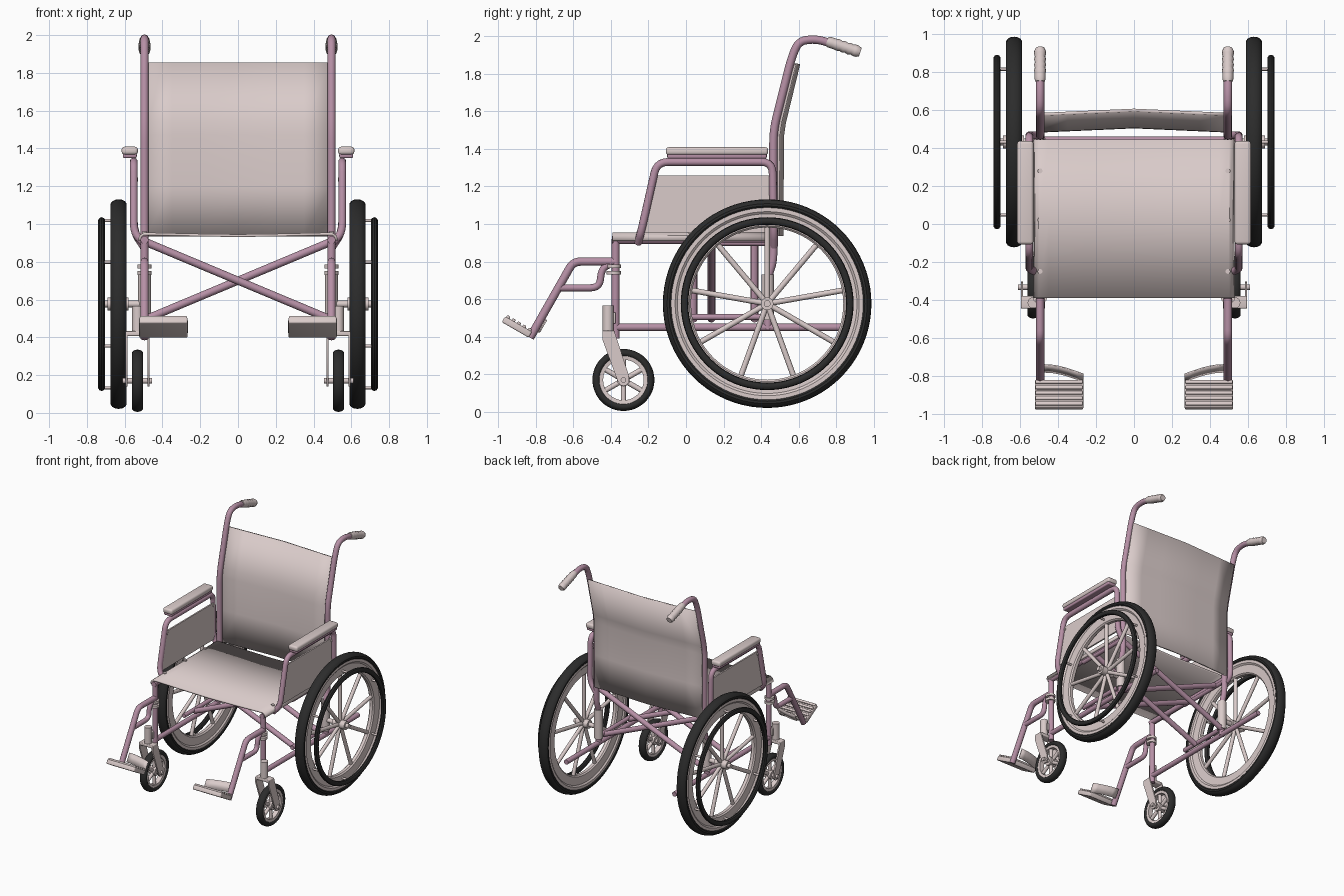
import bpy, bmesh, math
from mathutils import Vector, Matrix

if "Cube" in bpy.data.objects:
    bpy.data.objects.remove(bpy.data.objects["Cube"])


def material(name, rgb):
    m = bpy.data.materials.new(name)
    m.diffuse_color = (*rgb, 1)
    m.use_nodes = True
    m.node_tree.nodes["Principled BSDF"].inputs["Base Color"].default_value = m.diffuse_color
    return m


PINK = material("mauve frame", (0.47, 0.28, 0.38))
LIGHT = material("pale vinyl", (0.70, 0.60, 0.59))
BLACK = material("black rubber", (0.025, 0.025, 0.025))


def finish(ob, mat, mirror=True):
    """Link, colour, smooth and mirror a part across x."""
    ob.data.materials.append(mat)
    bpy.context.collection.objects.link(ob)
    bpy.context.view_layer.objects.active = ob
    ob.select_set(True)
    bpy.ops.object.shade_smooth_by_angle(angle=math.radians(35))
    ob.select_set(False)
    if mirror:
        ob.modifiers.new("mirror", 'MIRROR').use_mirror_merge = False
    return ob


def from_bm(bm, name, mat, mirror=True):
    bmesh.ops.recalc_face_normals(bm, faces=bm.faces)
    me = bpy.data.meshes.new(name)
    bm.to_mesh(me)
    bm.free()
    return finish(bpy.data.objects.new(name, me), mat, mirror)


def rounded(pts, rad):
    """Replace inner corners of a path by short arcs."""
    pts = [Vector(p) for p in pts]
    out = [pts[0]]
    for a, b, c in zip(pts, pts[1:], pts[2:]):
        p = b + (a - b).normalized() * min(rad, (a - b).length * .45)
        q = b + (c - b).normalized() * min(rad, (c - b).length * .45)
        for i in range(6):
            t = i / 5
            out.append(p * (1 - t) ** 2 + b * 2 * t * (1 - t) + q * t * t)
    return out + [pts[-1]]


def tube(name, pts, r, mat=PINK, corner=0.06, mirror=True, radii=None):
    cu = bpy.data.curves.new(name, 'CURVE')
    cu.dimensions = '3D'
    cu.bevel_depth, cu.bevel_resolution, cu.use_fill_caps = r, 4, True
    path = [Vector(p) for p in pts] if radii else rounded(pts, corner)
    sp = cu.splines.new('POLY')
    sp.points.add(len(path) - 1)
    for i, p in enumerate(path):
        sp.points[i].co = (*p, 1)
        sp.points[i].radius = radii[i] if radii else 1
    tmp = bpy.data.objects.new(name + " path", cu)
    me = bpy.data.meshes.new_from_object(tmp)
    bpy.data.objects.remove(tmp)
    me.name = name
    return finish(bpy.data.objects.new(name, me), mat, mirror)


def lathe(name, profile, centre, mat, seg=64):
    """Revolve a closed (radius, x) profile round an x axis."""
    bm = bmesh.new()
    cx, cy, cz = centre
    rings = []
    for i in range(seg):
        a = 2 * math.pi * i / seg
        rings.append([bm.verts.new((cx + x, cy + r * math.cos(a), cz + r * math.sin(a))) for r, x in profile])
    n = len(profile)
    for i in range(seg):
        p, q = rings[i], rings[(i + 1) % seg]
        for j in range(n):
            bm.faces.new((p[j], p[(j + 1) % n], q[(j + 1) % n], q[j]))
    return from_bm(bm, name, mat)


def oval(r, rr, rx, n=14):
    return [(r + rr * math.cos(2 * math.pi * i / n), rx * math.sin(2 * math.pi * i / n)) for i in range(n)]


def box(name, centre, size, mat, bevel=0.01, tilt=0):
    bm = bmesh.new()
    bmesh.ops.create_cube(bm, size=1, matrix=Matrix.Diagonal((*size, 1)))
    bmesh.ops.bevel(bm, geom=bm.edges[:], offset=bevel, segments=3, profile=.5, affect='EDGES')
    bmesh.ops.transform(bm, matrix=Matrix.Translation(centre) @ Matrix.Rotation(tilt, 4, 'X'), verts=bm.verts)
    return from_bm(bm, name, mat)


def sheet(name, rows, thick, mat, mirror=True):
    """Skin rows of points and thicken them."""
    bm = bmesh.new()
    vs = [[bm.verts.new(p) for p in row] for row in rows]
    for a, b in zip(vs, vs[1:]):
        for i in range(len(a) - 1):
            bm.faces.new((a[i], a[i + 1], b[i + 1], b[i]))
    ob = from_bm(bm, name, mat, mirror)
    so = ob.modifiers.new("thickness", 'SOLIDIFY')
    so.thickness, so.offset = thick, 0
    return ob


def plate(name, outline, x, thick, mat):
    """Flat side plate from a (y, z) outline."""
    bm = bmesh.new()
    f = bm.faces.new([bm.verts.new((x - thick / 2, y, z)) for y, z in outline])
    ext = bmesh.ops.extrude_face_region(bm, geom=[f])
    bmesh.ops.translate(bm, vec=(thick, 0, 0), verts=[v for v in ext["geom"] if isinstance(v, bmesh.types.BMVert)])
    return from_bm(bm, name, mat)


def spokes(name, count, x, cy, cz, r0, r1, rad, start=90):
    for i in range(count):
        a = math.radians(start + 360 * i / count)
        c, s = math.cos(a), math.sin(a)
        tube(f"{name}_{i + 1}", [(x, cy + r0 * c, cz + r0 * s), (x, cy + r1 * c, cz + r1 * s)], rad, LIGHT)


# Rear wheels with hand rims
WY, WZ, WX = 0.432, 0.576, 0.632
lathe("rear_tyre", oval(.526, .029, .043), (WX, WY, WZ), BLACK, 80)
lathe("rear_rim", [(.515, -.036), (.515, .036), (.49, .036), (.478, .026), (.415, .022), (.405, .012),
                   (.405, -.012), (.415, -.022), (.478, -.026), (.49, -.036)], (WX, WY, WZ), LIGHT, 80)
lathe("hand_rim", oval(.44, .02, .019, 10), (.722, WY, WZ), BLACK, 80)
spokes("rear_spoke", 9, WX, WY, WZ, .02, .412, .015)
for i in range(6):
    a = math.radians(30 + 60 * i)
    y, z = WY + .443 * math.cos(a), WZ + .443 * math.sin(a)
    tube(f"hand_rim_pin_{i + 1}", [(WX, y, z), (.722, y, z)], .008, LIGHT)
tube("rear_hub", [(.58, WY, WZ), (.69, WY, WZ)], .034, LIGHT)
tube("rear_axle", [(.49, WY, WZ), (.715, WY, WZ)], .018, LIGHT)

# Caster wheels and forks
CX, CY, CZ = .532, -.333, .17
lathe("caster_tyre", oval(.143, .022, .031), (CX, CY, CZ), BLACK, 48)
lathe("caster_rim", [(.135, -.024), (.135, .024), (.108, .02), (.108, -.02)], (CX, CY, CZ), LIGHT, 48)
spokes("caster_spoke", 6, CX, CY, CZ, .01, .112, .014)
tube("caster_hub", [(.505, CY, CZ), (.56, CY, CZ)], .035, LIGHT)
tube("caster_axle", [(.455, CY, CZ), (.612, CY, CZ)], .015, LIGHT)
fork = [(-.445, .425), (-.445, .385), (-.362, .16), (-.345, .14), (-.32, .14), (-.303, .16), (-.306, .2), (-.38, .425)]
for n, x in (("inner", .474), ("outer", .59)):
    plate(f"caster_fork_{n}", fork, x, .012, LIGHT)
box("caster_fork_crown", (CX, -.412, .42), (.128, .066, .025), LIGHT, .006)
tube("caster_stem", [(CX, -.415, .42), (CX, -.415, .565)], .029, LIGHT)
box("caster_bracket", (.512, -.395, .5), (.04, .04, .06), LIGHT, .005)

# Main frame tubes
X = .495
tube("back_post", [(X, .435, .44), (X, .435, .72), (X, .465, .8), (X, .465, 1.5), (X, .56, 1.88), (X, .60, 1.975),
                   (X, .70, 1.985), (X, .80, 1.95)], .022, corner=.07)
tube("axle_sleeve", [(X, .435, .49), (X, .435, .73)], .034, LIGHT)
tube("front_post", [(X, -.375, .39), (X, -.375, .92)], .021)
tube("seat_rail", [(X, -.395, .915), (X, .465, .915)], .021)
tube("lower_rail", [(X, -.385, .45), (X, .86, .45)], .02)
for i, (y, s) in enumerate(((.04, 1), (.135, -1), (.365, 1), (.44, -1))):
    tube(f"cross_brace_{i + 1}", [(-.49 * s, y, .905), (.49 * s, y, .495)], .021, mirror=False)
for i, z in enumerate((.9, .505)):
    tube(f"brace_bolt_{i + 1}", [(X, .0, z), (X, .46, z)], .017)

# Push handles with finger ridges
grip = [Vector((X, .75, 1.972)).lerp(Vector((X, .928, 1.914)), i / 12) for i in range(13)]
tube("handle_grip", grip, .029, LIGHT, radii=[.85, 1, 1, 1, 1.1, .95, 1.1, .95, 1.1, .95, 1.1, 1.05, .8])

# Seat sling and its rivets
prof = [(-.522, .912), (-.517, .935), (-.5, .947), (-.45, .947), (-.25, .942), (0, .938)]
prof += [(-x, z) for x, z in prof[-2::-1]]
sheet("seat", [[(x, y, z) for x, z in prof] for y in (-.39, .03, .445)], .014, LIGHT, False)
for i, y in enumerate((.28, .02, -.25)):
    tube(f"seat_rivet_{i + 1}", [(X, y, .94), (X, y, .961)], .013, LIGHT)

# Backrest sling, bowed towards the rear
rows = [[(x, y + .022 * (1 - abs(x) / .49), z) for x in (-.49, -.35, -.18, 0, .18, .35, .49)]
        for y, z in ((.49, .935), (.49, 1.2), (.492, 1.47), (.502, 1.54), (.578, 1.852))]
sheet("backrest", rows, .016, LIGHT, False)

# Armrests
A = .552
tube("armrest_tube", [(.5, -.255, .9), (A, -.24, .955), (A, -.155, 1.33), (A, .46, 1.33), (A, .468, .96),
                      (.5, .468, .88)], .021)
box("armrest_base", (.573, .165, 1.363), (.074, .53, .028), PINK, .008)
box("armrest_pad", (.573, .165, 1.388), (.086, .545, .042), LIGHT, .015)
plate("side_panel", [(-.235, .955), (.46, .955), (.46, 1.258), (-.165, 1.258)], .54, .012, LIGHT)
for i, (y, z) in enumerate(((-.155, 1.235), (.445, 1.235))):
    tube(f"panel_rivet_{i + 1}", [(.53, y, z), (.553, y, z)], .011, LIGHT)

# Footrests
tube("footrest_hanger", [(X, -.375, .80), (X, -.60, .80), (X, -.83, .395)], .022, corner=.04)
tube("footrest_strut", [(X, -.40, .79), (X, -.45, .76), (X, -.46, .66), (X, -.67, .66)], .019, corner=.05)
for i, z in enumerate((.775, .74)):
    tube(f"hanger_clamp_{i + 1}", [(X, -.385, z - .01), (X, -.385, z + .01)], .038, LIGHT)
T = math.radians(-30)
along, up = Vector((0, math.cos(T), math.sin(T))), Vector((0, -math.sin(T), math.cos(T)))
mid = Vector((.395, -.9, .452))
box("footplate", mid, (.256, .165, .036), LIGHT, .008, T)
for i in range(5):
    box(f"footplate_ridge_{i + 1}", mid + up * .021 + along * (-.066 + .033 * i), (.25, .02, .018), LIGHT, .006, T)
# Curved heel guard
base = [Vector((.267 + .205 * t, -.83 + .05 * math.sin(t * math.pi / 2), .425)) for t in (0, .2, .4, .6, .8, 1)]
sheet("heel_guard", [base, [p + up * .075 for p in base]], .008, LIGHT)
